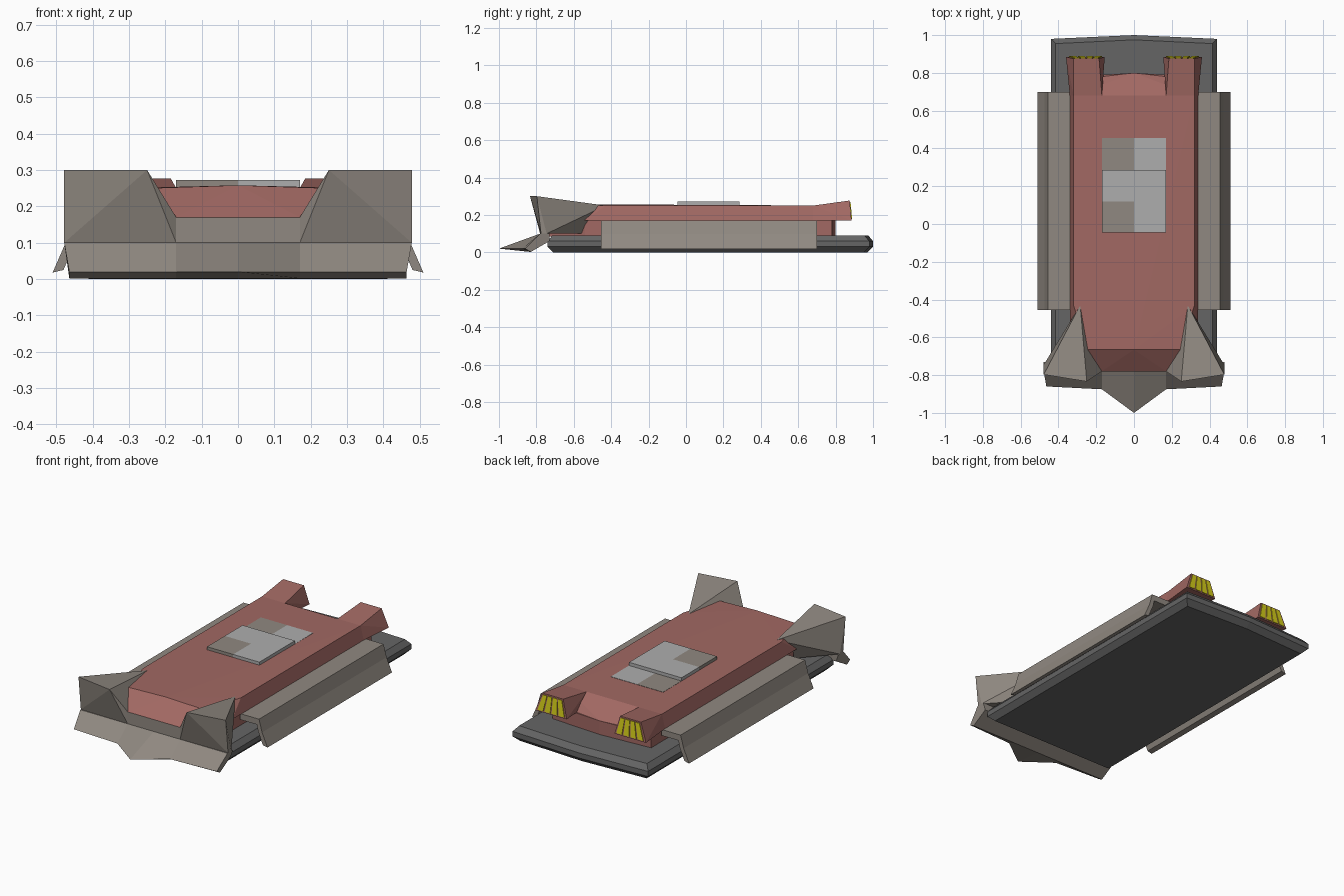
import bpy, bmesh

if "Cube" in bpy.data.objects:
    bpy.data.objects.remove(bpy.data.objects["Cube"])

def material(name, rgb):
    m = bpy.data.materials.new(name)
    m.diffuse_color = (*rgb, 1)
    m.use_nodes = True
    m.node_tree.nodes["Principled BSDF"].inputs["Base Color"].default_value = m.diffuse_color
    return m

RED = material("hull_red", (0.36, 0.14, 0.125))
TAN = material("armour_tan", (0.28, 0.25, 0.22))
DARK = material("base_dark", (0.13, 0.13, 0.13))
PALE = material("panel_grey", (0.42, 0.42, 0.42))
YELLOW = material("engine_yellow", (0.65, 0.6, 0.01))

def finish(name, bm, mat):
    bmesh.ops.recalc_face_normals(bm, faces=bm.faces)
    me = bpy.data.meshes.new(name)
    bm.to_mesh(me)
    bm.free()
    me.materials.append(mat)
    ob = bpy.data.objects.new(name, me)
    bpy.context.collection.objects.link(ob)
    return ob

def solid(name, pts, mat):
    """Convex solid around points."""
    bm = bmesh.new()
    for p in pts:
        bm.verts.new(p)
    bmesh.ops.convex_hull(bm, input=bm.verts)
    bmesh.ops.delete(bm, geom=[v for v in bm.verts if not v.link_faces], context='VERTS')
    bmesh.ops.dissolve_limit(bm, angle_limit=0.01, verts=bm.verts, edges=bm.edges)
    return finish(name, bm, mat)

def loft(name, rings, mat):
    """Skin equal-length rings and cap both ends."""
    bm = bmesh.new()
    vs = [[bm.verts.new(p) for p in r] for r in rings]
    n = len(vs[0])
    for a, b in zip(vs, vs[1:]):
        for i in range(n):
            j = (i + 1) % n
            bm.faces.new((a[i], a[j], b[j], b[i]))
    bm.faces.new(vs[0])
    bm.faces.new(vs[-1])
    return finish(name, bm, mat)

def prism(name, outline, z0, z1, mat):
    return loft(name, [[(x, y, z) for x, y in outline] for z in (z0, z1)], mat)

def both(pts):
    """Points plus their mirror images across x = 0."""
    return pts + [(-p[0], *p[1:]) for p in pts if p[0]]

# Hover base with bevelled rim
def rim(d, z):
    w = 0.44 - d
    return [(-w, -0.74 + d, z), (w, -0.74 + d, z), (w, 0.98 - d, z),
            (0, 1.0 - d, z), (-w, 0.98 - d, z)]
loft("hover_base", [rim(0.03, 0), rim(0, 0.03), rim(0, 0.06), rim(0.025, 0.09)], DARK)

# Lower body and sloped upper hull
prism("lower_body", [(-0.17, -0.775), (0.17, -0.775), (0.32, -0.54), (0.32, 0.78),
                     (0, 0.80), (-0.32, 0.78), (-0.32, -0.54)], 0.085, 0.17, RED)
solid("upper_hull", both([(0.32, -0.43, 0.25), (0.245, -0.665, 0.25), (0.32, 0.68, 0.25),
                          (0, -0.665, 0.258), (0, -0.07, 0.252), (0, 0.68, 0.25),
                          (0.34, -0.54, 0.17), (0.17, -0.78, 0.17), (0.34, 0.70, 0.17),
                          (0.17, 0.78, 0.17), (0, 0.80, 0.17)]), RED)

# Roof panels: raised slab with one tan quarter, flush panels behind it
prism("roof_slab", [(0, -0.045), (0.17, -0.045), (0.17, 0.285), (-0.17, 0.285),
                    (-0.17, 0.12), (0, 0.12)], 0.24, 0.272, PALE)
def rect(x0, x1, y0, y1):
    return [(x0, y0), (x1, y0), (x1, y1), (x0, y1)]
prism("roof_slab_tan", rect(-0.17, 0, -0.045, 0.12), 0.24, 0.272, TAN)
prism("roof_panel_tan", rect(-0.17, 0, 0.285, 0.455), 0.24, 0.253, TAN)
prism("roof_panel_pale", rect(0, 0.17, 0.285, 0.455), 0.24, 0.253, PALE)

# Front plow, sections running across x: top, lip, underside, back
rows = []
for x_top, x_lip, lip in [(-0.478, -0.464, -0.86), (-0.17, -0.17, -0.875), (0, 0, -1.0),
                          (0.17, 0.17, -0.875), (0.478, 0.464, -0.86)]:
    rows.append([(x_top, -0.78, 0.1), (x_lip, lip, 0.02), (x_lip, -0.83, 0.002),
                 (x_lip, -0.73, 0.06), (x_top, -0.73, 0.1)])
loft("front_plow", rows, TAN)
prism("front_plate", rect(-0.17, 0.17, -0.78, -0.75), 0.1, 0.17, TAN)

for s, side in ((-1, "left"), (1, "right")):
    # Upswept front fin
    fin = [(0.478, -0.797, 0.30), (0.25, -0.834, 0.30), (0.17, -0.78, 0.17),
           (0.17, -0.78, 0.10), (0.478, -0.775, 0.10), (0.478, -0.745, 0.10),
           (0.29, -0.54, 0.17), (0.29, -0.54, 0.10), (0.285, -0.43, 0.25)]
    solid(side + "_front_fin", [(s * x, y, z) for x, y, z in fin], TAN)

    # Bent side skirt plate
    skirt = [(0.33, 0.17), (0.455, 0.17), (0.475, 0.098), (0.51, 0.018),
             (0.48, 0.025), (0.45, 0.095), (0.44, 0.135), (0.33, 0.135)]
    loft(side + "_side_skirt", [[(s * x, y, z) for x, z in skirt] for y in (-0.455, 0.70)], TAN)

    # Flared engine housing
    tl, tr = (0.185, 0.875, 0.277), (0.32, 0.875, 0.277)
    bl, br = (0.155, 0.885, 0.17), (0.36, 0.885, 0.17)
    house = [(0.17, 0.68, 0.25), (0.32, 0.68, 0.25), (0.17, 0.68, 0.17),
             (0.34, 0.68, 0.17), tl, tr, bl, br]
    solid(side + "_engine_housing", [(s * x, y, z) for x, y, z in house], RED)

    # Four glowing vents on the rear face
    def on_face(u, v, d):
        a = [p + (q - p) * u for p, q in zip(bl, br)]
        b = [p + (q - p) * u for p, q in zip(tl, tr)]
        x, y, z = [p + (q - p) * v for p, q in zip(a, b)]
        return (s * x, y + d, z)
    for i in range(4):
        u0 = 0.06 + i * 0.23
        solid(f"{side}_engine_vent_{i + 1}",
              [on_face(u, v, d) for u in (u0, u0 + 0.18) for v in (0.07, 0.93)
               for d in (-0.01, 0.004)], YELLOW)
